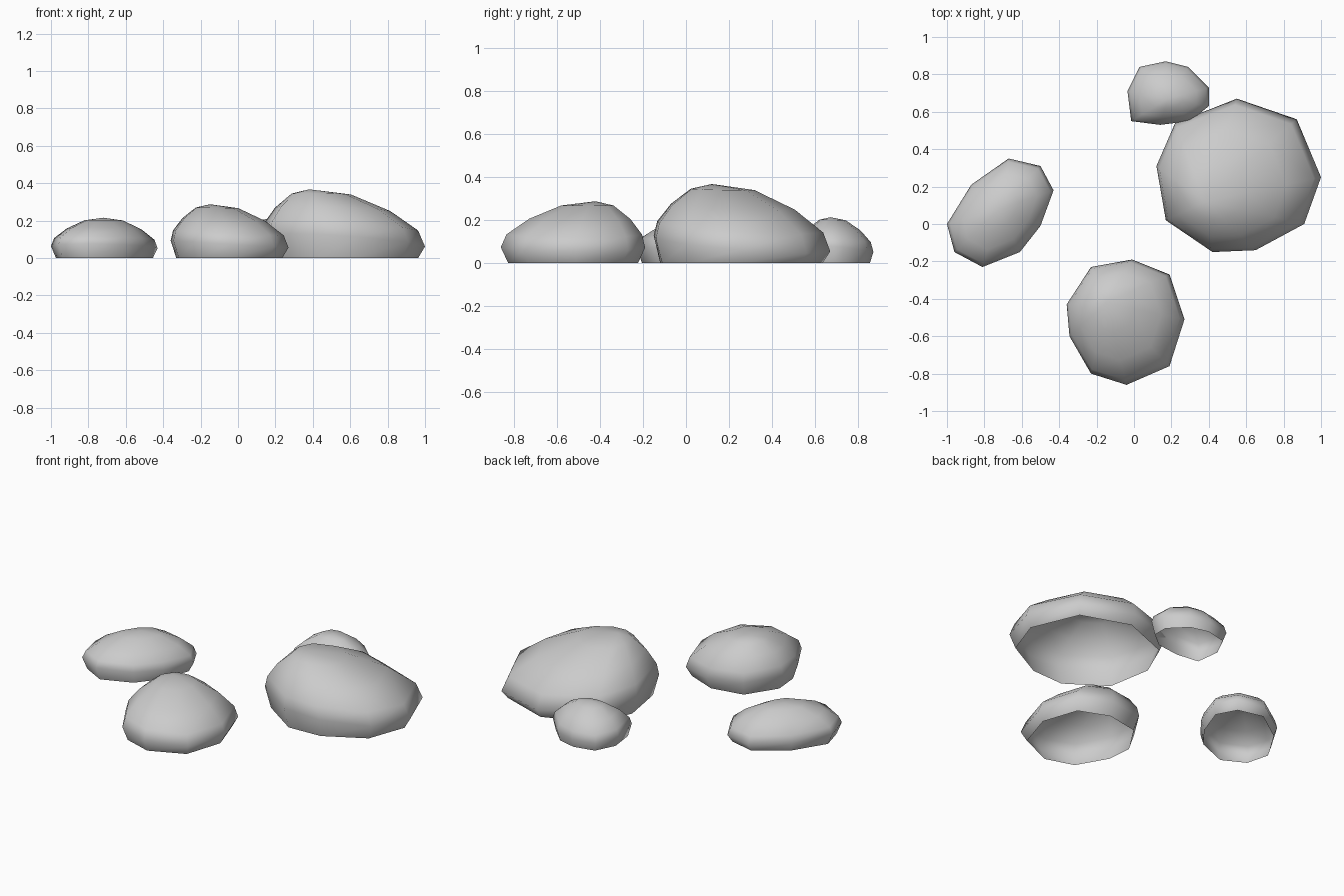
import bpy, bmesh
from mathutils import Vector

if "Cube" in bpy.data.objects:
    bpy.data.objects.remove(bpy.data.objects["Cube"])

# dome profile: (horizontal share of the outline, share of the height up to the peak)
DOME = [(0.94, 0.28), (0.70, 0.62), (0.36, 0.91)]


def rock(name, outline, peak, rim, tilt, inset):
    """Open-bottomed boulder: inset foot, widest rim, domed rings, off-centre peak."""
    n = len(outline)
    cx = sum(p[0] for p in outline) / n
    cy = sum(p[1] for p in outline) / n
    top = Vector(peak)
    wide = [Vector((x, y, rim + tilt[0] * (x - cx) + tilt[1] * (y - cy)))
            for x, y in outline]
    foot = [Vector((cx + (p.x - cx) * inset, cy + (p.y - cy) * inset, 0)) for p in wide]
    rings = [foot, wide]
    for s, h in DOME:
        rings.append([Vector((top.x + (p.x - top.x) * s,
                              top.y + (p.y - top.y) * s,
                              p.z + (top.z - p.z) * h)) for p in wide])
    bm = bmesh.new()
    rows = [[bm.verts.new(p) for p in r] for r in rings]
    tip = bm.verts.new(top)
    for a, b in zip(rows, rows[1:]):
        for i in range(n):
            j = (i + 1) % n
            bm.faces.new((a[i], a[j], b[j], b[i]))
    for i in range(n):
        bm.faces.new((rows[-1][i], rows[-1][(i + 1) % n], tip))
    bmesh.ops.recalc_face_normals(bm, faces=bm.faces)
    if tip.normal.z < 0:
        bmesh.ops.reverse_faces(bm, faces=bm.faces)
    for f in bm.faces:
        f.smooth = True
    me = bpy.data.meshes.new(name)
    bm.to_mesh(me)
    bm.free()
    ob = bpy.data.objects.new(name, me)
    bpy.context.collection.objects.link(ob)


# outlines run anticlockwise seen from above
rock("large_rock",
     [(0.12, 0.31), (0.17, 0.02), (0.42, -0.15), (0.65, -0.14), (0.91, 0.0),
      (1.0, 0.25), (0.87, 0.56), (0.55, 0.67), (0.22, 0.54)],
     (0.38, 0.12, 0.367), 0.09, (-0.06, -0.08), 0.92)

rock("front_rock",
     [(-0.36, -0.43), (-0.345, -0.60), (-0.23, -0.80), (-0.04, -0.86), (0.19, -0.76),
      (0.27, -0.51), (0.19, -0.27), (-0.01, -0.19), (-0.23, -0.23)],
     (-0.15, -0.42, 0.287), 0.075, (-0.06, 0.0), 0.90)

rock("left_rock",
     [(-1.0, 0.0), (-0.96, -0.15), (-0.81, -0.23), (-0.61, -0.15), (-0.50, -0.01),
      (-0.43, 0.18), (-0.50, 0.31), (-0.67, 0.35), (-0.87, 0.21)],
     (-0.72, 0.08, 0.215), 0.06, (0.0, -0.06), 0.91)

rock("back_rock",
     [(-0.035, 0.71), (-0.015, 0.55), (0.14, 0.53), (0.30, 0.55), (0.40, 0.63),
      (0.40, 0.73), (0.29, 0.84), (0.17, 0.87), (0.03, 0.84)],
     (0.18, 0.67, 0.213), 0.07, (0.03, -0.1), 0.91)
